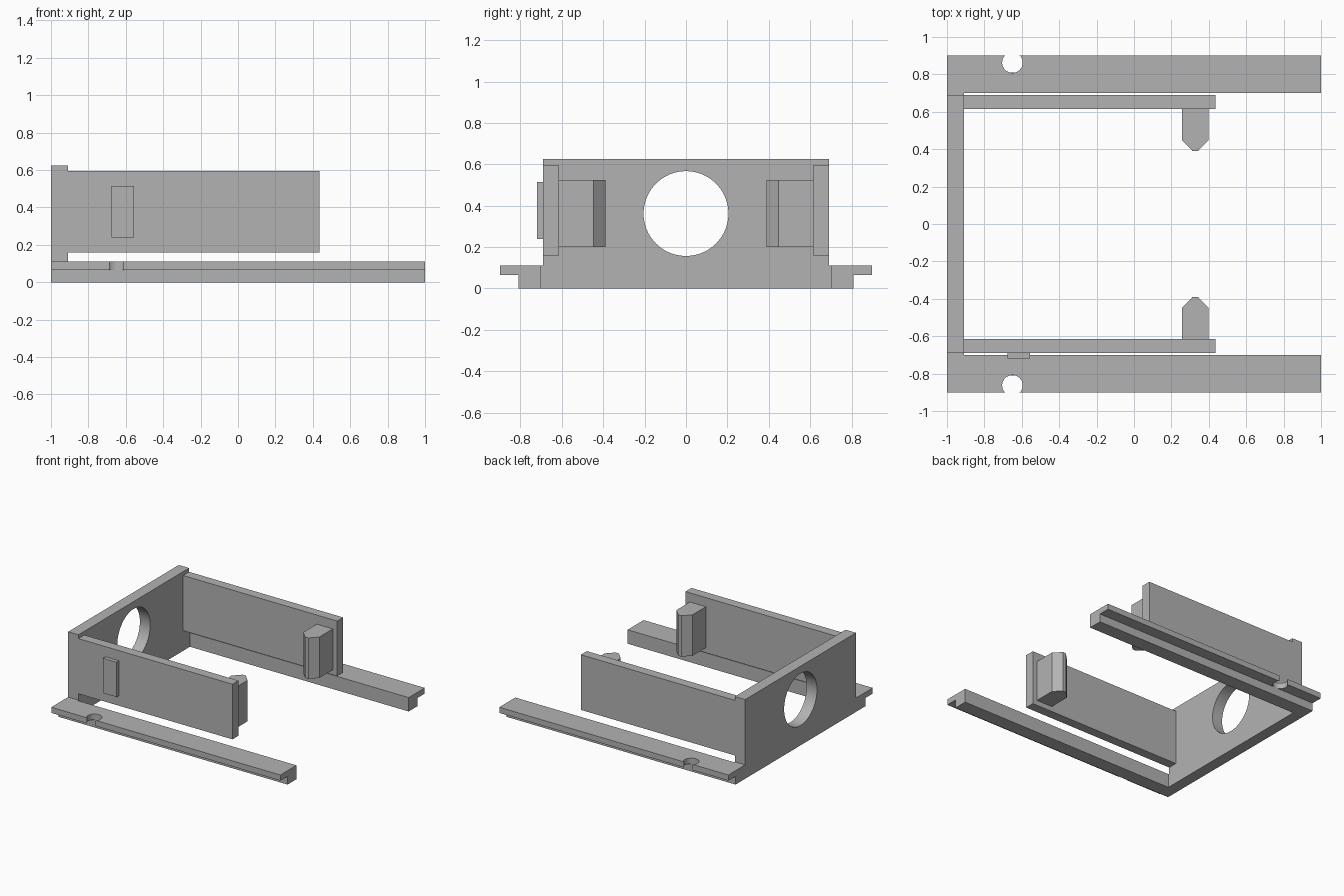
import bpy, bmesh, math
from mathutils import Vector

cube = bpy.data.objects.get("Cube")
if cube:
    bpy.data.objects.remove(cube, do_unlink=True)

GREY = (0.45, 0.45, 0.45, 1)
mat = bpy.data.materials.new("plain grey")
mat.use_nodes = True
mat.diffuse_color = GREY
mat.node_tree.nodes["Principled BSDF"].inputs["Base Color"].default_value = GREY


def prism(name, points, axis, low, high):
    """Extrude a flat outline along an axis; outline order is xy, xz or yz."""
    place = {"x": lambda a, b, c: (c, a, b),
             "y": lambda a, b, c: (a, c, b),
             "z": lambda a, b, c: (a, b, c)}[axis]
    bm = bmesh.new()
    face = bm.faces.new([bm.verts.new(place(a, b, low)) for a, b in points])
    out = bmesh.ops.extrude_face_region(bm, geom=[face])
    top = [v for v in out["geom"] if isinstance(v, bmesh.types.BMVert)]
    bmesh.ops.translate(bm, verts=top, vec=Vector(place(0, 0, high - low)))
    bmesh.ops.recalc_face_normals(bm, faces=bm.faces)
    mesh = bpy.data.meshes.new(name)
    bm.to_mesh(mesh)
    bm.free()
    mesh.materials.append(mat)
    obj = bpy.data.objects.new(name, mesh)
    bpy.context.collection.objects.link(obj)
    return obj


def rect(a0, a1, b0, b1):
    return [(a0, b0), (a1, b0), (a1, b1), (a0, b1)]


def arc(cx, cy, r, start, end, steps):
    angles = [start + (end - start) * i / steps for i in range(steps + 1)]
    return [(cx + r * math.cos(t), cy + r * math.sin(t)) for t in angles]


def finish(obj):
    bpy.ops.object.select_all(action="DESELECT")
    obj.select_set(True)
    bpy.context.view_layer.objects.active = obj
    bpy.ops.object.shade_smooth_by_angle(angle=math.radians(30))


# End wall, slightly wider at the foot, with a round opening
half = [(0.70, 0), (0.70, 0.11), (0.69, 0.11), (0.69, 0.625)]
wall = prism("end_wall", half + [(-y, z) for y, z in reversed(half)], "x", -1, -0.91)
cutter = prism("hole_cutter", arc(0, 0.362, 0.205, 0, math.tau, 72)[:-1], "x", -1.2, -0.7)
cutter.hide_render = True
cut = wall.modifiers.new("round_opening", "BOOLEAN")
cut.object = cutter
cut.solver = "EXACT"
bpy.context.view_layer.objects.active = wall
bpy.ops.object.modifier_apply(modifier=cut.name)
bpy.data.objects.remove(cutter, do_unlink=True)
finish(wall)

# Rails, arms and pointed catches on both sides
for side, s in (("right", -1), ("left", 1)):
    def flip(points):
        return [(x, s * y) for x, y in points]

    # Rail flange with a round notch in its outer edge
    reach = math.asin(0.04 / 0.055)
    notch = arc(-0.65, 0.863, 0.055, math.pi - reach, math.tau + reach, 32)
    notch[0], notch[-1] = (notch[0][0], 0.90), (notch[-1][0], 0.90)
    flange = [(-1, 0.70), (-1, 0.90)] + notch + [(1, 0.90), (1, 0.70)]
    finish(prism(side + "_rail_flange", flip(flange), "z", 0.065, 0.11))
    prism(side + "_rail_foot", flip(rect(-1, 1, 0.70, 0.81)), "z", 0, 0.065)

    # Side arm and its catch
    prism(side + "_arm", flip(rect(-0.91, 0.435, 0.615, 0.69)), "z", 0.16, 0.595)
    catch = [(0.257, 0.615), (0.257, 0.447), (0.313, 0.39),
             (0.342, 0.39), (0.397, 0.447), (0.397, 0.615)]
    prism(side + "_catch", flip(catch), "z", 0.20, 0.523)

# Plain raised pad on the outside of the right arm
prism("raised_pad", rect(-0.675, -0.555, 0.24, 0.515), "y", -0.72, -0.69)
